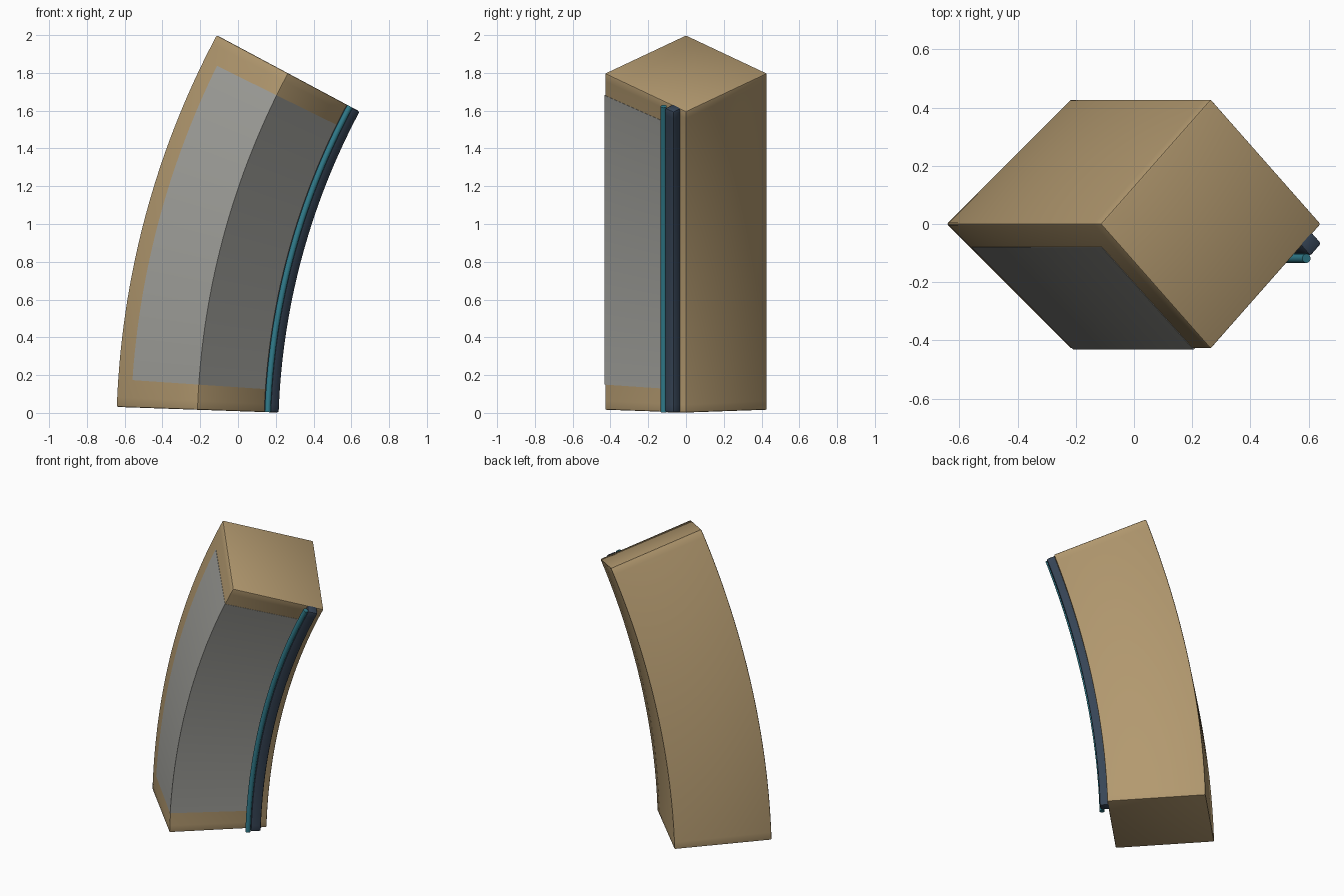
import bpy, bmesh, math

if "Cube" in bpy.data.objects:
    bpy.data.objects.remove(bpy.data.objects["Cube"])

# Every part is a cross-section swept along one shared arc
CX, CZ, R = 3.868, -0.126, 4.085
A0, A1 = math.radians(2.0), math.radians(28.1)


def material(name, rgb):
    m = bpy.data.materials.new(name)
    m.diffuse_color = (*rgb, 1)
    m.use_nodes = True
    m.node_tree.nodes["Principled BSDF"].inputs["Base Color"].default_value = m.diffuse_color
    return m


def sweep(name, profile, mat, a0=A0, a1=A1, steps=40, bevel=0, segments=2):
    """Sweep (u, y) points; u runs from the arc line towards its centre."""
    bm = bmesh.new()
    rings = []
    for i in range(steps + 1):
        a = a0 + (a1 - a0) * i / steps
        rings.append([bm.verts.new((CX - (R - u) * math.cos(a), y,
                                    CZ + (R - u) * math.sin(a))) for u, y in profile])
    n = len(profile)
    for low, high in zip(rings, rings[1:]):
        for j in range(n):
            k = (j + 1) % n
            bm.faces.new((low[j], low[k], high[k], high[j]))
    bm.faces.new(rings[0][::-1])
    bm.faces.new(rings[-1])
    bmesh.ops.recalc_face_normals(bm, faces=bm.faces)
    mesh = bpy.data.meshes.new(name)
    bm.to_mesh(mesh)
    bm.free()
    mesh.materials.append(mat)
    ob = bpy.data.objects.new(name, mesh)
    bpy.context.collection.objects.link(ob)
    bpy.ops.object.select_all(action='DESELECT')
    ob.select_set(True)
    bpy.context.view_layer.objects.active = ob
    if bevel:
        b = ob.modifiers.new("edge_bevel", 'BEVEL')
        b.width, b.segments = bevel, segments
        b.limit_method, b.angle_limit = 'ANGLE', math.radians(40)
        bpy.ops.object.modifier_apply(modifier=b.name)
    bpy.ops.object.shade_smooth_by_angle(angle=math.radians(30))
    return ob


def polygon(cu, cy, r, n):
    return [(cu + r * math.cos(2 * math.pi * i / n),
             cy + r * math.sin(2 * math.pi * i / n)) for i in range(n)]


tan = material("tan", (0.45, 0.32, 0.16))
grey = material("warm_grey", (0.36, 0.36, 0.335))
navy = material("dark_navy", (0.038, 0.06, 0.095))
teal = material("teal", (0.03, 0.2, 0.26))

# Curved square body, standing on its corner in plan
sweep("body", polygon(0, 0, 0.43, 4), tan, bevel=0.007)

# Thin V-shaped panel wrapping the two front faces
W, D, T = 0.352, 0.432, 0.012
sweep("front_panel", [(-W, W - D), (0, -D), (W, W - D),
                      (W - T, W - D + T), (0, -D + 2 * T), (-W + T, W - D + T)],
      grey, a0=math.radians(3.87), a1=math.radians(26.26))

# Square rail beside the inner corner, and the round tube along it
sweep("rail", polygon(0.389, -0.067, 0.045, 4), navy, bevel=0.01)
sweep("tube", polygon(0.372, -0.118, 0.016, 16), teal)
